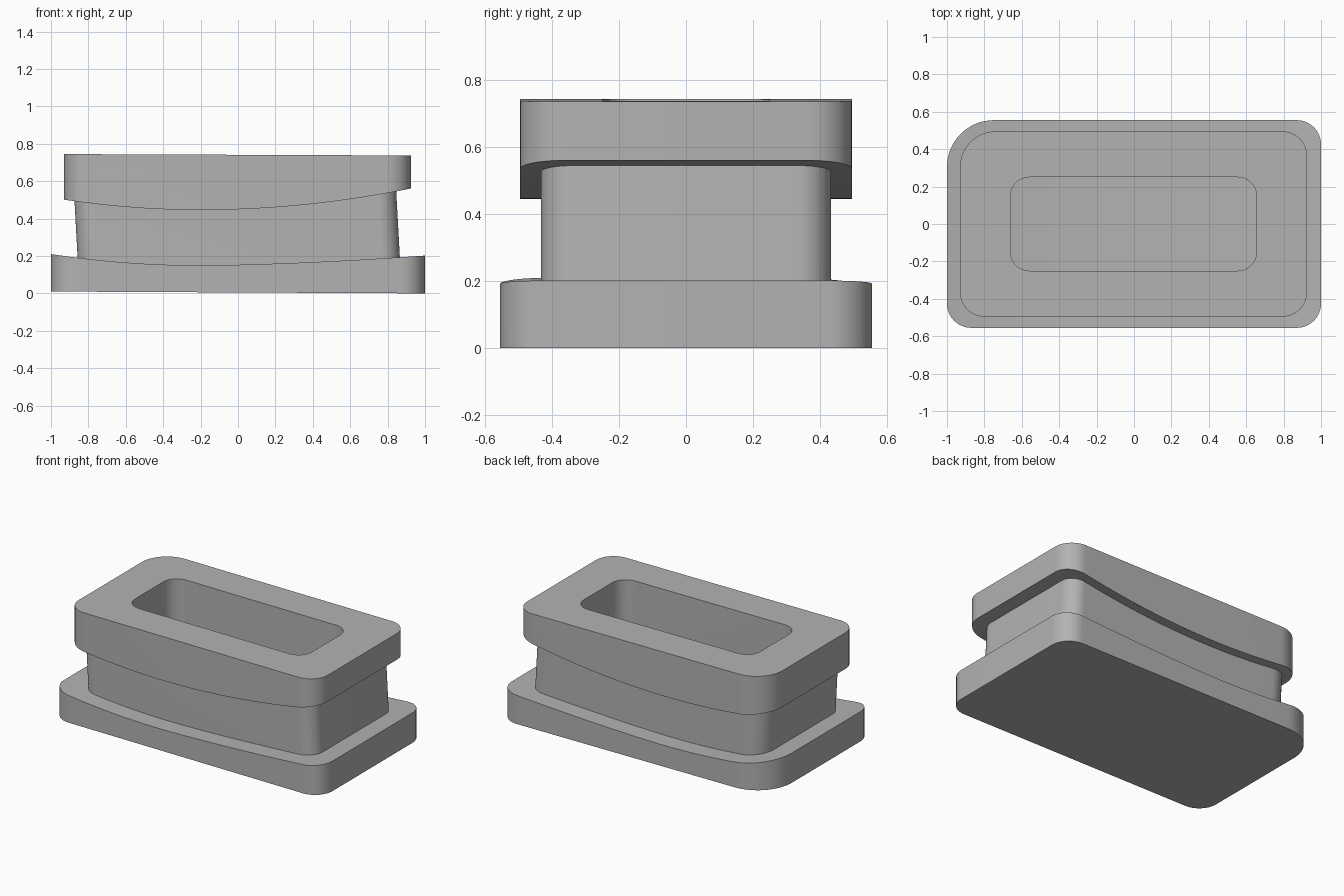
import bpy, bmesh, math

if "Cube" in bpy.data.objects:
    bpy.data.objects.remove(bpy.data.objects["Cube"])

grey = bpy.data.materials.new("mid grey")
grey.use_nodes = True
colour = (0.45, 0.45, 0.45, 1)
grey.diffuse_color = colour
grey.node_tree.nodes["Principled BSDF"].inputs["Base Color"].default_value = colour


def extrude(name, points, offset):
    """Solid made by sweeping a closed outline along an offset."""
    bm = bmesh.new()
    face = bm.faces.new([bm.verts.new(p) for p in points])
    moved = bmesh.ops.extrude_face_region(bm, geom=[face])["geom"]
    bmesh.ops.translate(bm, vec=offset, verts=[v for v in moved if isinstance(v, bmesh.types.BMVert)])
    bmesh.ops.recalc_face_normals(bm, faces=bm.faces)
    mesh = bpy.data.meshes.new(name)
    bm.to_mesh(mesh)
    bm.free()
    mesh.materials.append(grey)
    obj = bpy.data.objects.new(name, mesh)
    bpy.context.collection.objects.link(obj)
    return obj


def rounded_prism(name, x0, x1, y, radius, big_radius, lean=0):
    """Tall rounded rectangle; the back right corner has its own radius."""
    points = []
    corners = [(x1, y, radius), (x0, y, big_radius), (x0, -y, radius), (x1, -y, radius)]
    for i, (cx, cy, r) in enumerate(corners):
        ox = cx - math.copysign(r, cx)
        oy = cy - math.copysign(r, cy)
        for k in range(17):
            a = math.pi / 2 * (i + k / 16)
            points.append((ox + r * math.cos(a) + lean / 2, oy + r * math.sin(a), -0.5))
    return extrude(name, points, (-2 * lean, 0, 2))


def slab(name, lower, upper):
    """Wide block whose underside and top follow two height curves in x."""
    xs = [-1.1 + 2.2 * i / 44 for i in range(45)]
    points = [(x, -1, lower(x)) for x in xs] + [(x, -1, upper(x)) for x in reversed(xs)]
    return extrude(name, points, (0, 2, 0))


def cut(obj, cutter, operation):
    mod = obj.modifiers.new("shape", "BOOLEAN")
    mod.operation, mod.object, mod.solver = operation, cutter, "EXACT"
    bpy.ops.object.select_all(action="DESELECT")
    obj.select_set(True)
    bpy.context.view_layer.objects.active = obj
    bpy.ops.object.modifier_apply(modifier=mod.name)


# Height curves
def base_top(x):
    t = x + 0.2
    return 0.15 + (0.06 * (t / 0.8) ** 2 if t < 0 else 0.052 * (t / 1.2) ** 1.6)


def rim_underside(x):
    t = x + 0.2
    return 0.446 + (0.055 * (t / 0.73) ** 2 if t < 0 else 0.115 * (t / 1.125) ** 2)


def base_bottom(x):
    return 0.005 * (1 - x)


def rim_top(x):
    return 0.741 - 0.004 * x


# Each part: lower curve, upper curve, outline
parts = [
    ("base_flange", base_bottom, base_top, (-1, 1, 0.555, 0.13, 0.25, 0)),
    ("neck", base_top, rim_underside, (-0.847, 0.876, 0.433, 0.1, 0.14, 0.055)),
    ("upper_rim", rim_underside, rim_top, (-0.93, 0.925, 0.495, 0.13, 0.19, 0)),
]
pocket = rounded_prism("pocket_cutter", -0.66, 0.655, 0.25, 0.1, 0.1)
for name, lower, upper, outline in parts:
    obj = slab(name, lower, upper)
    cutter = rounded_prism("outline_cutter", *outline)
    cut(obj, cutter, "INTERSECT")
    bpy.data.objects.remove(cutter)
    if name != "base_flange":
        cut(obj, pocket, "DIFFERENCE")
    bpy.ops.object.shade_smooth_by_angle(angle=math.radians(30))
bpy.data.objects.remove(pocket)
